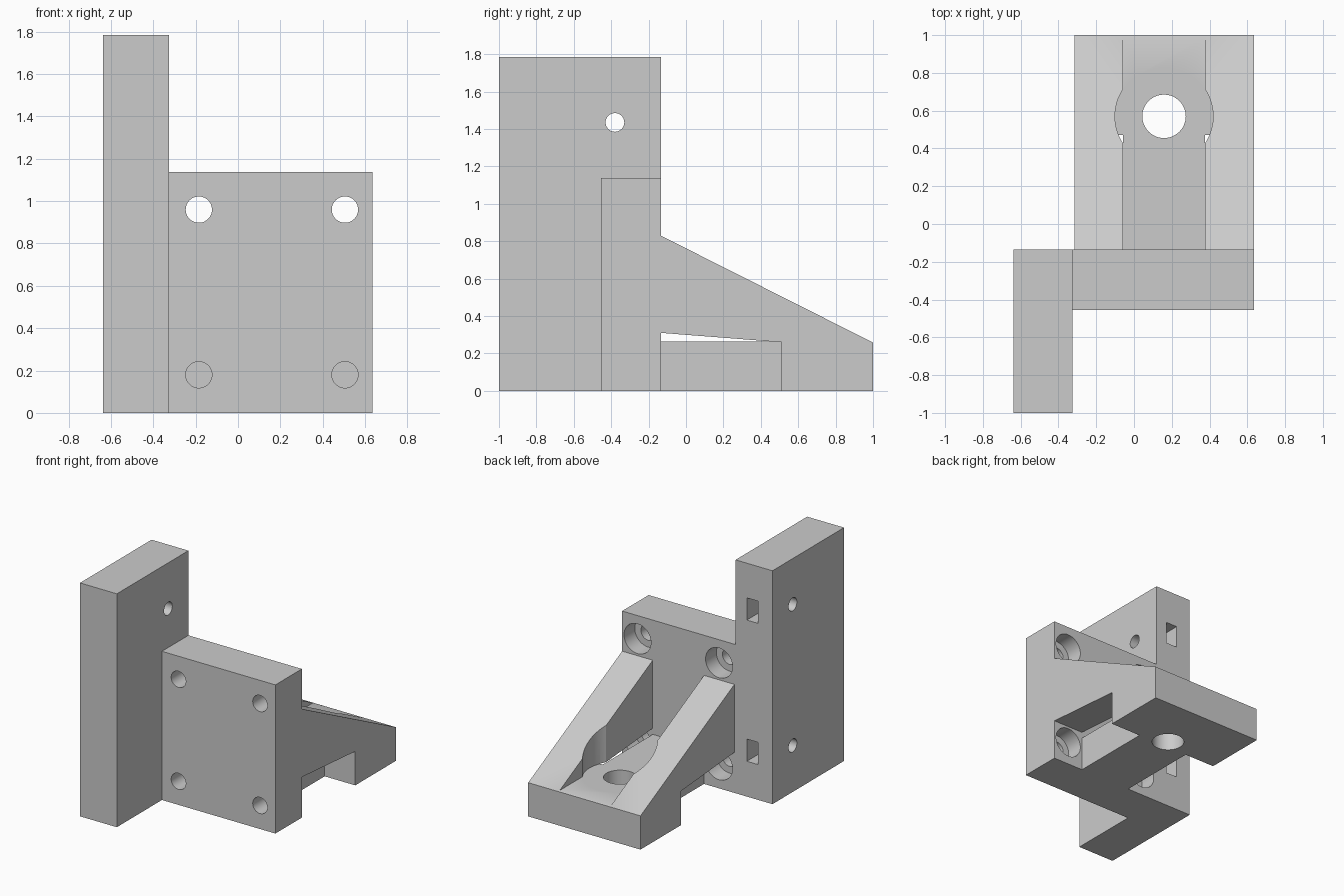
import bpy
import bmesh
import math
from mathutils import Matrix

cube = bpy.data.objects.get("Cube")
if cube:
    bpy.data.objects.remove(cube, do_unlink=True)

grey = bpy.data.materials.new("light_grey")
grey.use_nodes = True
colour = (0.6, 0.6, 0.6, 1)
grey.diffuse_color = colour
grey.node_tree.nodes["Principled BSDF"].inputs["Base Color"].default_value = colour


def finish(name, bm):
    bmesh.ops.recalc_face_normals(bm, faces=bm.faces)
    mesh = bpy.data.meshes.new(name)
    bm.to_mesh(mesh)
    bm.free()
    mesh.materials.append(grey)
    obj = bpy.data.objects.new(name, mesh)
    bpy.context.collection.objects.link(obj)
    return obj


def prism(name, outline, x0, x1):
    """Extrude a (y, z) outline from x0 to x1."""
    bm = bmesh.new()
    face = bm.faces.new([bm.verts.new((x0, y, z)) for y, z in outline])
    ext = bmesh.ops.extrude_face_region(bm, geom=[face])["geom"]
    verts = [v for v in ext if isinstance(v, bmesh.types.BMVert)]
    bmesh.ops.translate(bm, verts=verts, vec=(x1 - x0, 0, 0))
    return finish(name, bm)


def box(name, x0, x1, y0, y1, z0, z1):
    return prism(name, [(y0, z0), (y1, z0), (y1, z1), (y0, z1)], x0, x1)


def cylinder(name, axis, centre, start, end, radius):
    """Cylinder along an axis; centre holds the two other coordinates."""
    spot = list(centre)
    spot.insert("XYZ".index(axis), (start + end) / 2)
    turn = {"X": Matrix.Rotation(math.pi / 2, 4, "Y"),
            "Y": Matrix.Rotation(math.pi / 2, 4, "X"),
            "Z": Matrix.Identity(4)}[axis]
    bm = bmesh.new()
    bmesh.ops.create_cone(bm, cap_ends=True, segments=48, radius1=radius,
                          radius2=radius, depth=end - start,
                          matrix=Matrix.Translation(spot) @ turn)
    return finish(name, bm)


def combine(target, other, operation):
    mod = target.modifiers.new(other.name, "BOOLEAN")
    mod.operation = operation
    mod.solver = "EXACT"
    mod.object = other
    bpy.context.view_layer.objects.active = target
    bpy.ops.object.modifier_apply(modifier=mod.name)
    bpy.data.objects.remove(other, do_unlink=True)


BACK = -0.135      # rear face of both plates
SEAM = -0.325      # where the plates meet
LEFT = 0.635       # outer left side
FLOOR = 0.263      # top of the shelf
CH0, CH1 = -0.058, 0.376   # channel between the two gussets
HOLE = (0.159, 0.57)

# Sloping gussets and rear shelf, with side notches underneath
shelf = prism("gusset_shelf",
              [(BACK, 0.31), (0.51, 0.26), (0.51, 0), (1, 0), (1, 0.258), (BACK, 0.83)],
              -0.315, LEFT)
combine(shelf, box("channel", CH0, CH1, BACK - 0.1, 1.1, FLOOR, 1), "DIFFERENCE")
combine(shelf, box("shelf_neck", CH0, CH1, BACK, 0.6, 0, FLOOR), "UNION")
combine(shelf, cylinder("washer_recess", "Z", HOLE, FLOOR, 1, 0.26), "DIFFERENCE")
combine(shelf, cylinder("shelf_hole", "Z", HOLE, -0.1, 0.5, 0.115), "DIFFERENCE")

# Square plate with four counterbored screw holes
plate = box("square_plate", SEAM, LEFT, -0.455, BACK, 0, 1.137)
for x in (-0.185, 0.505):
    for z in (0.18, 0.96):
        combine(plate, cylinder("screw_hole", "Y", (x, z), -0.6, 0, 0.062), "DIFFERENCE")
        combine(plate, cylinder("counterbore", "Y", (x, z), BACK - 0.13, 0, 0.114), "DIFFERENCE")

# Tall plate with two cross holes and nut slots
tall = box("tall_plate", -0.637, SEAM, -1, BACK, 0, 1.785)
for z in (0.355, 1.435):
    combine(tall, cylinder("cross_hole", "X", (-0.38, z), -0.8, -0.2, 0.05), "DIFFERENCE")
    combine(tall, box("nut_slot", -0.515, -0.42, -0.47, 0, z - 0.085, z + 0.085), "DIFFERENCE")

# Join into one solid bracket
combine(plate, tall, "UNION")
combine(plate, shelf, "UNION")
plate.name = "mounting_bracket"
plate.data.materials.clear()
plate.data.materials.append(grey)
for poly in plate.data.polygons:
    poly.material_index = 0

bpy.ops.object.select_all(action="DESELECT")
plate.select_set(True)
bpy.context.view_layer.objects.active = plate
bpy.ops.object.shade_smooth_by_angle(angle=math.radians(30))
